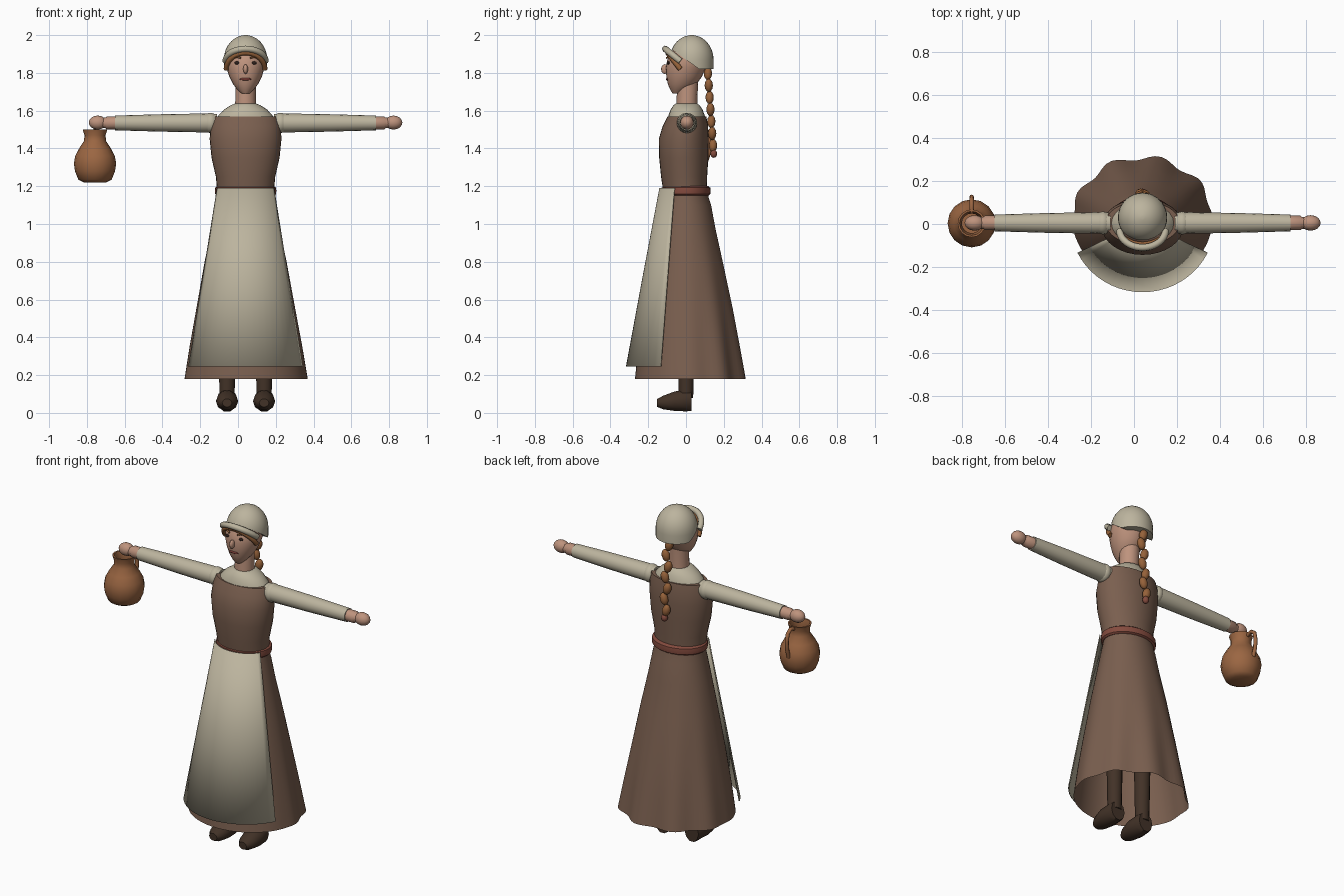
import bpy, bmesh
from math import sin, cos, pi, radians
from mathutils import Matrix, Vector

if "Cube" in bpy.data.objects:
    bpy.data.objects.remove(bpy.data.objects["Cube"])

CX = 0.04  # body centre line
made = []


def material(name, r, g, b):
    lin = [((c / 255 + 0.055) / 1.055) ** 2.4 for c in (r, g, b)]
    m = bpy.data.materials.new(name)
    m.use_nodes = True
    m.diffuse_color = (*lin, 1)
    m.node_tree.nodes["Principled BSDF"].inputs["Base Color"].default_value = (*lin, 1)
    return m


LINEN = material("linen", 188, 180, 158)
BROWN = material("brown_wool", 122, 95, 79)
SKIN = material("skin", 190, 147, 125)
RED = material("belt_red", 132, 75, 62)
CLAY = material("clay", 155, 102, 66)
HAIR = material("hair", 150, 98, 58)
LEATHER = material("dark_leather", 66, 50, 39)
EYE = material("eye_dark", 45, 32, 28)
LIPS = material("lips", 125, 62, 55)


def finish(name, bm, mat, matrix=None):
    bmesh.ops.recalc_face_normals(bm, faces=bm.faces)
    me = bpy.data.meshes.new(name)
    bm.to_mesh(me)
    bm.free()
    me.materials.append(mat)
    ob = bpy.data.objects.new(name, me)
    bpy.context.collection.objects.link(ob)
    if matrix:
        ob.matrix_world = matrix
    made.append(ob)
    return ob


def loft_bm(rings, n=24, caps=True, warp=None, arc=None):
    """Stack ellipses given as (height, centre_y, radius_x, radius_y)."""
    bm = bmesh.new()
    rows = []
    for z, cy, rx, ry in rings:
        row = []
        for i in range(n + (1 if arc else 0)):
            a = -pi / 2 + arc * (2 * i / n - 1) if arc else 2 * pi * i / n
            k = warp(a, z) if warp else 1
            row.append(bm.verts.new((rx * k * cos(a), cy + ry * k * sin(a), z)))
        rows.append(row)
    for lo, hi in zip(rows, rows[1:]):
        for i in range(n):
            j = i + 1 if arc else (i + 1) % n
            bm.faces.new((lo[i], lo[j], hi[j], hi[i]))
    if caps and not arc:
        bm.faces.new(rows[0][::-1])
        bm.faces.new(rows[-1])
    return bm


def loft(name, rings, mat, matrix=None, **kw):
    return finish(name, loft_bm(rings, **kw), mat, matrix or Matrix.Translation((CX, 0, 0)))


def ball(name, loc, size, mat, seg=16, rot=None):
    bm = bmesh.new()
    bmesh.ops.create_uvsphere(bm, u_segments=seg, v_segments=max(6, seg // 2), radius=1)
    m = Matrix.Translation(loc) @ (rot or Matrix()) @ Matrix.Diagonal((*size, 1))
    return finish(name, bm, mat, m)


def tube(name, pts, radius, mat):
    cu = bpy.data.curves.new(name, "CURVE")
    cu.dimensions = "3D"
    cu.bevel_depth = radius
    cu.bevel_resolution = 2
    cu.use_fill_caps = True
    sp = cu.splines.new("POLY")
    sp.points.add(len(pts) - 1)
    for p, co in zip(sp.points, pts):
        p.co = (*co, 1)
    sp.use_smooth = True
    cu.materials.append(mat)
    ob = bpy.data.objects.new(name, cu)
    bpy.context.collection.objects.link(ob)


# Skirt, with folds that grow toward the hem at the back
def folds(a, z):
    t = max(0, (1.1 - z) / 0.92)
    return 1 + 0.045 * t * t * cos(9 * a + 0.6) * min(1, max(0, sin(a) + 0.35))


loft("skirt", [(0.18, 0.02, 0.325, 0.29), (0.35, 0.015, 0.298, 0.268), (0.55, 0.01, 0.262, 0.238),
               (0.8, 0.005, 0.217, 0.19), (0.98, 0, 0.18, 0.155), (1.1, 0, 0.157, 0.133),
               (1.14, 0, 0.15, 0.12), (1.18, 0, 0.145, 0.115)],
     BROWN, n=72, caps=False, warp=folds)
apron = loft("apron", [(0.245, 0.01, 0.335, 0.325), (0.72, 0.005, 0.25, 0.232), (1.19, 0, 0.166, 0.138)],
             LINEN, n=20, arc=radians(64))
mod = apron.modifiers.new("thickness", "SOLIDIFY")
mod.thickness = 0.006
mod.offset = 0

# Torso
loft("belt", [(1.15, 0, 0.152, 0.118), (1.158, 0, 0.161, 0.129), (1.175, 0, 0.163, 0.131),
              (1.192, 0, 0.161, 0.129), (1.2, 0, 0.15, 0.118)], RED, n=32)
loft("bodice", [(1.17, -0.005, 0.15, 0.115), (1.25, -0.01, 0.157, 0.122), (1.35, -0.012, 0.18, 0.13),
                (1.45, -0.012, 0.19, 0.132), (1.52, -0.003, 0.186, 0.12), (1.57, 0.005, 0.172, 0.102)],
     BROWN, n=32)
loft("blouse_collar", [(1.55, 0.003, 0.155, 0.1), (1.575, 0.003, 0.143, 0.096), (1.605, 0.003, 0.115, 0.085),
                       (1.628, 0.003, 0.08, 0.07), (1.638, 0.003, 0.055, 0.056)], LINEN)
loft("neck", [(1.6, 0.005, 0.057, 0.056), (1.66, 0.005, 0.054, 0.055), (1.76, 0.01, 0.054, 0.055)], SKIN, n=16)

# Arms, legs and shoes
for side, s in (("left", 1), ("right", -1)):
    arm = Matrix.Translation((CX, 0.005, 1.535)) @ Matrix.Rotation(s * pi / 2, 4, "Y")
    loft(side + "_sleeve", [(0.15, 0, 0.048, 0.048), (0.22, 0, 0.05, 0.05), (0.45, 0, 0.046, 0.046),
                            (0.69, 0, 0.039, 0.039)], LINEN, arm, n=16)
    ball(side + "_shoulder", (CX + s * 0.185, 0.005, 1.535), (0.042, 0.054, 0.054), LINEN)
    loft(side + "_wrist", [(0.67, 0, 0.034, 0.034), (0.735, 0, 0.034, 0.034), (0.742, 0, 0.028, 0.028),
                           (0.77, 0, 0.028, 0.028)], SKIN, arm, n=12)
    ball(side + "_hand", (CX + s * 0.783, 0.005, 1.537), (0.047, 0.036, 0.037), SKIN)
    foot = Matrix.Translation((CX + s * 0.098, 0, 0))
    loft(side + "_leg", [(0.08, 0, 0.04, 0.038), (0.4, 0, 0.045, 0.045)], LEATHER, foot, n=12)
    # the shoe is lofted forward, so its centre_y becomes height
    toe = foot @ Matrix.Rotation(pi / 2, 4, "X")
    loft(side + "_shoe", [(-0.03, 0.066, 0.046, 0.058), (0, 0.066, 0.054, 0.061), (0.06, 0.062, 0.059, 0.054),
                          (0.12, 0.055, 0.048, 0.038), (0.153, 0.053, 0.026, 0.022)], LEATHER, toe, n=10)

# Head
loft("head", [(1.69, -0.05, 0.02, 0.02), (1.71, -0.037, 0.042, 0.046), (1.74, -0.02, 0.066, 0.076),
              (1.78, -0.01, 0.086, 0.094), (1.83, 0, 0.102, 0.107), (1.87, 0.01, 0.105, 0.109),
              (1.9, 0.017, 0.1, 0.1), (1.94, 0.025, 0.082, 0.082)], SKIN)
ball("nose", (CX, -0.112, 1.82), (0.013, 0.02, 0.026), SKIN, 12)
ball("mouth", (CX, -0.1, 1.767), (0.032, 0.006, 0.007), LIPS, 12)
for side, s in (("left", 1), ("right", -1)):
    ball(side + "_eye", (CX + s * 0.046, -0.093, 1.853), (0.013, 0.007, 0.009), EYE, 12)
    tube(side + "_brow", [(CX + s * 0.026, -0.102, 1.879), (CX + s * 0.046, -0.094, 1.885),
                          (CX + s * 0.066, -0.081, 1.877)], 0.005, HAIR)


# Cap: a dome trimmed flat at the nape and on a slant over the face
dome = [(1.8, 0.03, 0.114, 0.115), (1.87, 0.03, 0.115, 0.116)]
dome += [(1.87 + 0.13 * sin(a), 0.03, 0.115 * cos(a), 0.116 * cos(a))
         for a in (radians(d) for d in range(12, 89, 12))]
bm = loft_bm(dome + [(2.0, 0.03, 0.006, 0.006)], n=32)
for co, no in (((0, 0, 1.82), (0, 0, 1)), ((0, 0.07, 1.82), (0, 0.11, 0.155))):
    bmesh.ops.bisect_plane(bm, geom=bm.verts[:] + bm.edges[:] + bm.faces[:], dist=1e-5,
                           plane_co=co, plane_no=Vector(no).normalized(), clear_inner=True)
    bmesh.ops.holes_fill(bm, edges=[e for e in bm.edges if e.is_boundary], sides=0)
finish("cap", bm, LINEN, Matrix.Translation((CX, 0, 0)))


def face_arc(name, width, y, dy, z, dz, radius, mat):
    angles = [pi * i / 20 - pi / 2 for i in range(21)]
    tube(name, [(CX + width * sin(a), y - dy * cos(a), z + dz * cos(a)) for a in angles], radius, mat)


face_arc("cap_brim", 0.106, -0.03, 0.08, 1.862, 0.065, 0.017, LINEN)
face_arc("front_hair", 0.102, -0.03, 0.067, 1.82, 0.087, 0.014, HAIR)

# Braid down the back
for i in range(7):
    w = 1 if i % 2 else -1
    ball("braid_%d" % (i + 1), (CX + w * 0.009, 0.116 + 0.0045 * i, 1.797 - 0.0635 * i),
         (0.024, 0.022, 0.036), HAIR, 12, Matrix.Rotation(w * 0.25, 4, "Y"))
ball("braid_tie", (CX, 0.147, 1.372), (0.019, 0.018, 0.022), RED, 12)

# Jug hanging from the right hand
jug = Matrix.Translation((-0.757, 0.003, 0))
profile = [(1.22, 0.06), (1.235, 0.088), (1.28, 0.106), (1.32, 0.112), (1.36, 0.105), (1.4, 0.084),
           (1.44, 0.058), (1.47, 0.056), (1.5, 0.065), (1.5, 0.056), (1.46, 0.046), (1.4, 0.06)]
loft("jug", [(z, 0, r, r) for z, r in profile], CLAY, jug, n=16)
tube("jug_handle", [(-0.757, y, z) for y, z in ((0.055, 1.485), (0.09, 1.495), (0.117, 1.475),
                                               (0.126, 1.43), (0.122, 1.38), (0.106, 1.33))], 0.011, CLAY)

# Smooth shading with sharp creases kept
bpy.ops.object.select_all(action="DESELECT")
for ob in made:
    ob.select_set(True)
bpy.context.view_layer.objects.active = made[0]
bpy.ops.object.shade_smooth_by_angle(angle=radians(40))
